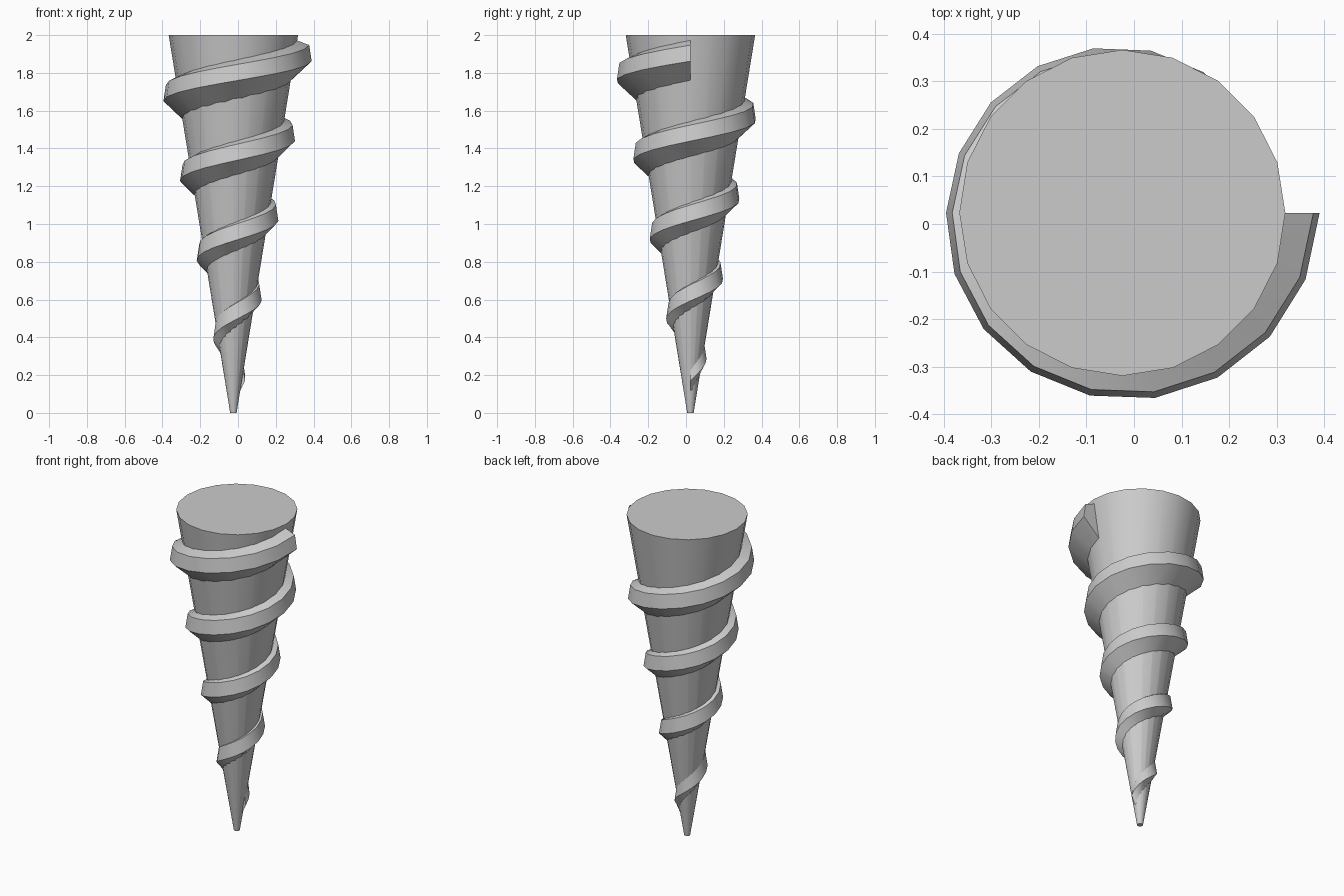
import bpy, bmesh
from math import cos, sin, tau

if "Cube" in bpy.data.objects:
    bpy.data.objects.remove(bpy.data.objects["Cube"])

CX, CY = -0.0245, 0.0235      # axis of the screw
R_TIP, R_TOP, HEIGHT = 0.017, 0.3425, 2.0


def finish(bm, name):
    bmesh.ops.recalc_face_normals(bm, faces=bm.faces)
    mesh = bpy.data.meshes.new(name)
    bm.to_mesh(mesh)
    bm.free()
    ob = bpy.data.objects.new(name, mesh)
    ob.location = (CX, CY, 0)
    bpy.context.collection.objects.link(ob)
    bpy.ops.object.select_all(action='DESELECT')
    ob.select_set(True)
    bpy.context.view_layer.objects.active = ob
    bpy.ops.object.shade_smooth_by_angle(angle=0.52)
    return ob


# Tapered core, 20 sides
bm = bmesh.new()
bmesh.ops.create_cone(bm, cap_ends=True, segments=20, radius1=R_TIP,
                      radius2=R_TOP, depth=HEIGHT)
# turn so that a corner lies on the +x axis, then stand on the ground
first = max((v.co.copy() for v in bm.verts), key=lambda c: c.x)
for v in bm.verts:
    v.co.z += HEIGHT / 2
finish(bm, "screw_core")

# Thread: constant profile swept along a widening helix, 4 turns
TURNS, STEPS = 4, 18
R_START, R_END = 0.062, 0.4145
Z_START, Z_END = 0.17, 1.862
# profile offsets (radius, height) from the outer lower edge
PROFILE = [(-0.13, -0.118), (0, 0), (-0.013, 0.085), (-0.13, 0.131)]
bm = bmesh.new()
rings = []
n = TURNS * STEPS
for i in range(n + 1):
    t = i / n
    a = tau * i / STEPS
    r = R_START + (R_END - R_START) * t
    z = Z_START + (Z_END - Z_START) * t
    ring = []
    for dr, dz in PROFILE:
        # inner corners stay buried in the core
        rr = max(r + dr, 0.005)
        ring.append(bm.verts.new((rr * cos(a), rr * sin(a), z + dz)))
    rings.append(ring)
for a, b in zip(rings, rings[1:]):
    for k in range(4):
        m = (k + 1) % 4
        bm.faces.new((a[k], a[m], b[m], b[k]))
bm.faces.new(rings[0])
bm.faces.new(rings[-1])
finish(bm, "screw_thread")
